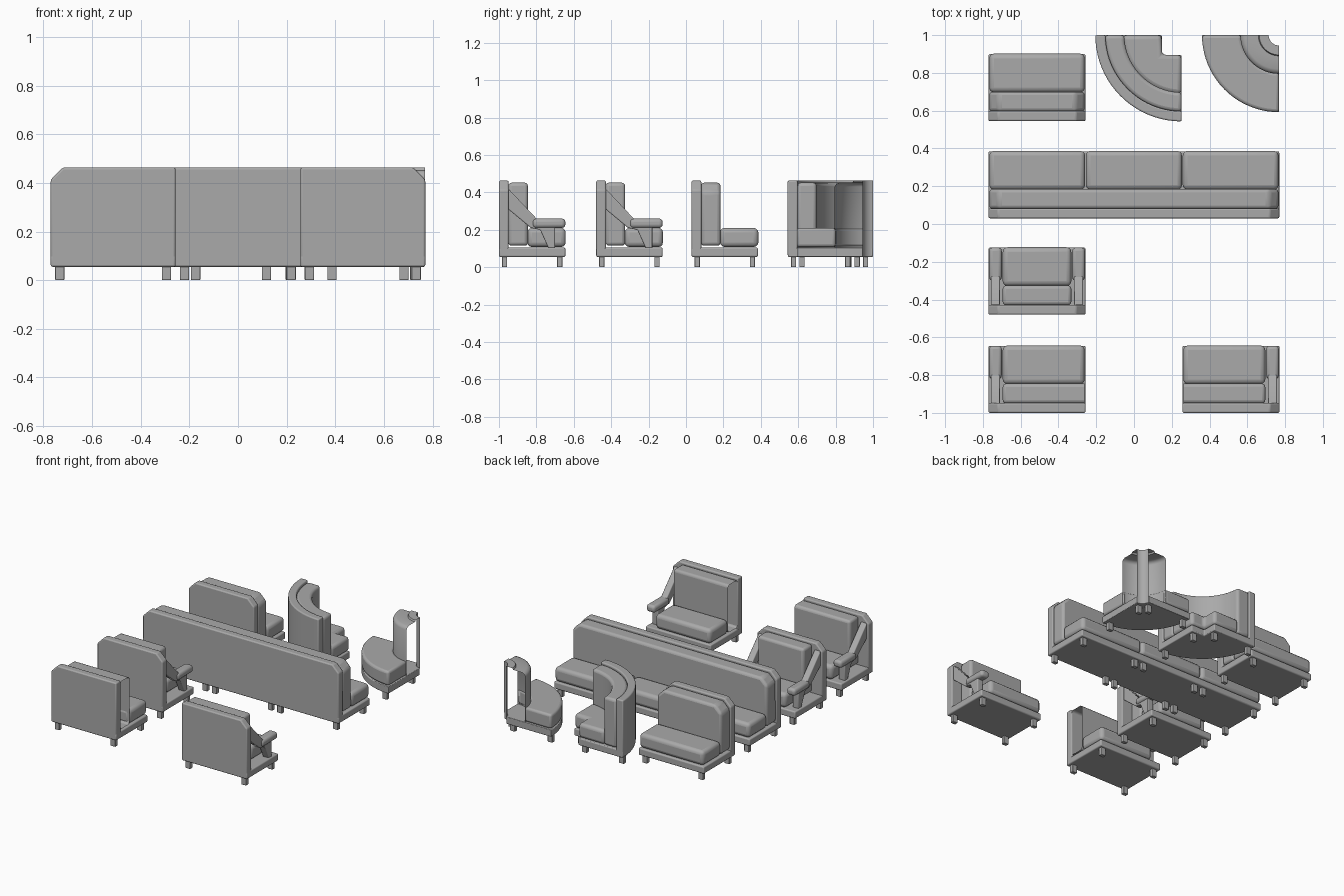
import bpy, bmesh, math
from mathutils import Vector

cube = bpy.data.objects.get("Cube")
if cube:
    bpy.data.objects.remove(cube)

fabric = bpy.data.materials.new("grey_fabric")
fabric.use_nodes = True
GREY = (0.4, 0.4, 0.4, 1)
fabric.diffuse_color = GREY
fabric.node_tree.nodes["Principled BSDF"].inputs["Base Color"].default_value = GREY


def finish(name, bm, bevel=0.0, segments=3):
    bmesh.ops.recalc_face_normals(bm, faces=bm.faces)
    mesh = bpy.data.meshes.new(name)
    bm.to_mesh(mesh)
    bm.free()
    mesh.materials.append(fabric)
    obj = bpy.data.objects.new(name, mesh)
    bpy.context.collection.objects.link(obj)
    bpy.ops.object.select_all(action="DESELECT")
    obj.select_set(True)
    bpy.context.view_layer.objects.active = obj
    if bevel:
        mod = obj.modifiers.new("soft_edges", "BEVEL")
        mod.width, mod.segments = bevel, segments
        mod.limit_method, mod.angle_limit = "ANGLE", math.radians(30)
    bpy.ops.object.shade_smooth_by_angle(angle=math.radians(40))
    return obj


def prism(name, points, offset, bevel=0.0, open_side=0):
    """Extrude a flat outline; open_side removes the end facing that x direction."""
    bm = bmesh.new()
    face = bm.faces.new([bm.verts.new(p) for p in points])
    new = bmesh.ops.extrude_face_region(bm, geom=[face], use_keep_orig=True)
    verts = [g for g in new["geom"] if isinstance(g, bmesh.types.BMVert)]
    bmesh.ops.translate(bm, verts=verts, vec=Vector(offset))
    if open_side:
        bm.normal_update()
        edge = max(v.co.x * open_side for v in bm.verts)
        ends = [f for f in bm.faces
                if all(v.co.x * open_side > edge - 0.001 for v in f.verts)]
        bmesh.ops.delete(bm, geom=ends, context="FACES")
    return finish(name, bm, bevel)


def box(name, x0, x1, y0, y1, z0, z1, bevel=0.0):
    return prism(name, [(x0, y0, z0), (x1, y0, z0), (x1, y1, z0), (x0, y1, z0)],
                 (0, 0, z1 - z0), bevel)


def foot(x, y):
    box("foot", x - 0.019, x + 0.019, y - 0.014, y + 0.014, 0, 0.06, 0.004)


def back_outline(x0, x1, y, z0, z1, cut_left, cut_right, cut=0.05):
    pts = [(x0, y, z0), (x1, y, z0)]
    pts += [(x1, y, z1 - cut), (x1 - cut, y, z1)] if cut_right else [(x1, y, z1)]
    pts += [(x0 + cut, y, z1), (x0, y, z1 - cut)] if cut_left else [(x0, y, z1)]
    return pts


def arm(x0, x1, y):
    # sloping brace from the top of the back down to the base, with a pad in front
    brace = [(0.05, 0.42), (0.21, 0.25), (0.30, 0.22), (0.30, 0.10),
             (0.265, 0.10), (0.22, 0.20), (0.17, 0.21), (0.05, 0.31)]
    prism("arm_brace", [(x0 + 0.01, y + a, z) for a, z in brace],
          (x1 - x0 - 0.02, 0, 0), 0.006)
    box("arm_pad", x0, x1, y + 0.18, y + 0.355, 0.21, 0.26, 0.018)


def sofa(x0, y, seats=1, arms="", open_side=0):
    """Straight unit; arms holds L for the -x end and R for the +x end."""
    width = 0.513
    x1 = x0 + width * seats
    cut_l, cut_r = open_side != -1, open_side != 1
    box("base", x0, x1, y, y + 0.355, 0.055, 0.105, 0.008)
    prism("back_panel", back_outline(x0, x1, y, 0.06, 0.463, cut_l, cut_r),
          (0, 0.052, 0), 0.008)
    in0 = x0 + (0.075 if "L" in arms else 0.004)
    in1 = x1 - (0.075 if "R" in arms else 0.004)
    prism("back_cushion",
          back_outline(in0, in1, y + 0.05, 0.115, 0.452,
                       cut_l and "L" not in arms, cut_r and "R" not in arms),
          (0, 0.105, 0), 0.018, open_side)
    for i in range(seats):
        a = in0 if i == 0 else x0 + width * i + 0.002
        b = in1 if i == seats - 1 else x0 + width * (i + 1) - 0.002
        box("seat_cushion", a, b, y + 0.152, y + 0.357, 0.108, 0.21, 0.025)
        for fx in (x0 + width * i + 0.037, x0 + width * (i + 1) - 0.037):
            foot(fx, y + 0.03)
            foot(fx, y + 0.325)
    if "L" in arms:
        arm(x0 + 0.003, x0 + 0.07, y)
    if "R" in arms:
        arm(x1 - 0.07, x1 - 0.003, y)


def arc(cx, cy, r, z, steps=20):
    angles = [math.pi + math.pi / 2 * i / steps for i in range(steps + 1)]
    return [(cx + r * math.cos(a), cy + r * math.sin(a), z) for a in angles]


def curved_shell(name, cx, cy, profile, closed=True, bevel=0.0):
    """Sweep a radius and height profile through a quarter turn."""
    bm = bmesh.new()
    rows = [[bm.verts.new(p) for p in arc(cx, cy, r, z)] for r, z in profile]
    pairs = list(zip(rows, rows[1:]))
    if closed:
        pairs.append((rows[-1], rows[0]))
        bm.faces.new([r[0] for r in rows])
        bm.faces.new([r[-1] for r in rows])
    for p, q in pairs:
        for i in range(len(p) - 1):
            bm.faces.new((p[i], p[i + 1], q[i + 1], q[i]))
    return finish(name, bm, bevel)


def block(r0, r1, z0, z1):
    return [(r0, z0), (r1, z0), (r1, z1), (r0, z1)]


# straight units
sofa(-0.77, -1.0, arms="L", open_side=1)
sofa(0.257, -1.0, arms="R", open_side=-1)
sofa(-0.77, -0.48, arms="LR")
sofa(-0.77, 0.03, seats=3)
sofa(-0.77, 0.545)

# inward corner unit: curved back around a notched seat
cx, cy, n = 0.252, 1.0, 0.105


def notched(r, z):
    return arc(cx, cy, r, z) + [(cx, cy - n, z), (cx - n, cy - n, z), (cx - n, cy, z)]


prism("inner_corner_base", notched(0.455, 0.055), (0, 0, 0.05), 0.006)
prism("inner_corner_seat", notched(0.31, 0.108), (0, 0, 0.102), 0.022)
curved_shell("inner_corner_panel", cx, cy, block(0.403, 0.457, 0.06, 0.463), bevel=0.008)
curved_shell("inner_corner_cushion", cx, cy, block(0.303, 0.405, 0.11, 0.452), bevel=0.018)
for fx, fy in ((-0.174, 0.96), (0.117, 0.96), (0.215, 0.575), (0.215, 0.865)):
    foot(fx, fy)

# outward corner unit: wide curved seat around a slim hollow back
cx = 0.768
curved_shell("outer_corner_base", cx, cy, block(0.055, 0.408, 0.055, 0.105), bevel=0.006)
curved_shell("outer_corner_seat", cx, cy, block(0.2, 0.408, 0.108, 0.21), bevel=0.025)
curved_shell("outer_corner_back", cx, cy,
             [(0.055, 0.1), (0.055, 0.463), (0.105, 0.463), (0.11, 0.452), (0.18, 0.452),
              (0.197, 0.445), (0.205, 0.43), (0.205, 0.1)], closed=False)
for fx, fy in ((0.387, 0.96), (0.682, 0.96), (0.727, 0.62), (0.727, 0.915)):
    foot(fx, fy)
